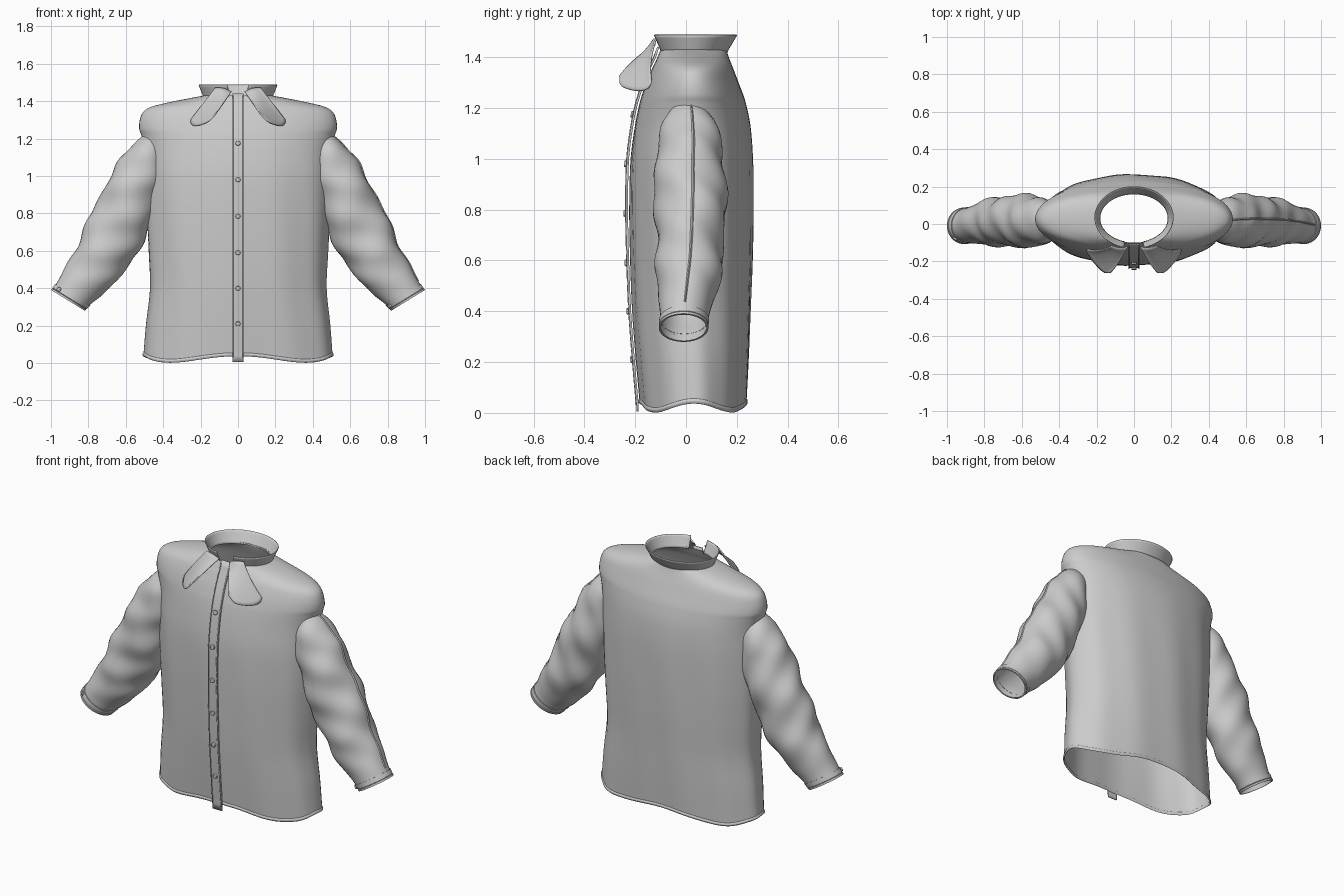
import bpy, bmesh, math
from mathutils import Vector

if "Cube" in bpy.data.objects:
    bpy.data.objects.remove(bpy.data.objects["Cube"])

N = 72
TAU = 2 * math.pi


def sample(keys, v):
    """Smooth interpolation of key rows along their first column."""
    i = 0
    while i < len(keys) - 2 and v > keys[i + 1][0]:
        i += 1
    a, b = keys[i], keys[i + 1]
    p, q = keys[max(i - 1, 0)], keys[min(i + 2, len(keys) - 1)]
    h = b[0] - a[0]
    t = (v - a[0]) / h
    out = []
    for k in range(1, len(a)):
        m0 = (b[k] - p[k]) / (b[0] - p[0]) * h
        m1 = (q[k] - a[k]) / (q[0] - a[0]) * h
        out.append((2*t**3 - 3*t*t + 1) * a[k] + (t**3 - 2*t*t + t) * m0
                   + (3*t*t - 2*t**3) * b[k] + (t**3 - t*t) * m1)
    return out


def loft(name, rows, closed=True, thick=0.0, angle=45):
    """Skin a list of point rows into a smooth sheet or tube."""
    bm = bmesh.new()
    vs = [[bm.verts.new(p) for p in r] for r in rows]
    n = len(rows[0])
    for r0, r1 in zip(vs, vs[1:]):
        for j in range(n if closed else n - 1):
            k = (j + 1) % n
            bm.faces.new((r0[j], r0[k], r1[k], r1[j]))
    bmesh.ops.recalc_face_normals(bm, faces=bm.faces)
    me = bpy.data.meshes.new(name)
    bm.to_mesh(me)
    bm.free()
    ob = bpy.data.objects.new(name, me)
    bpy.context.collection.objects.link(ob)
    if thick:
        m = ob.modifiers.new("thickness", 'SOLIDIFY')
        m.thickness = thick
        m.offset = 0
    bpy.ops.object.select_all(action='DESELECT')
    ob.select_set(True)
    bpy.context.view_layer.objects.active = ob
    bpy.ops.object.shade_smooth_by_angle(angle=math.radians(angle))
    return ob


def button(name, loc, axis, r=0.013):
    bpy.ops.mesh.primitive_cylinder_add(vertices=20, radius=r, depth=0.012, location=loc)
    ob = bpy.context.object
    ob.name = name
    ob.rotation_euler = Vector(axis).to_track_quat('Z', 'Y').to_euler()
    m = ob.modifiers.new("rim", 'BEVEL')
    m.width, m.segments = 0.003, 2
    bpy.ops.object.shade_smooth_by_angle(angle=math.radians(40))


# Body: height, half width, front y, back y
BODY = [(0.027, .505, -.18, .24), (.2, .492, -.195, .248), (.4, .472, -.21, .255),
        (.6, .48, -.218, .262), (.8, .49, -.222, .265), (1.0, .495, -.218, .263),
        (1.14, .50, -.20, .252), (1.22, .518, -.183, .235), (1.25, .528, -.174, .226),
        (1.3, .525, -.157, .207), (1.345, .505, -.138, .19), (1.37, .465, -.127, .18),
        (1.385, .41, -.119, .174), (1.41, .29, -.108, .165), (1.43, .185, -.10, .16)]


def body_pt(z, a, off=0.0):
    hw, yf, yb = sample(BODY, z)
    fade = max(0, 1 - z / .35)
    fold = .003 * math.sin(11 * a + 2 * z) * min(1, max(0, (1.3 - z) * 2))
    c, s = math.cos(a), math.sin(a)
    f = lambda v: math.copysign(abs(v) ** .96, v)
    return (f(c) * (hw + off + fold), (yf + yb) / 2 + f(s) * ((yb - yf) / 2 + off + fold),
            z + .019 * math.cos(4 * a) * fade)


ang = [TAU * j / N for j in range(N)]
zs = [.027 + i * (1.2 - .027) / 36 for i in range(37)] + [1.2 + i * .23 / 30 for i in range(1, 31)]
loft("shirt_body", [[body_pt(z, a) for a in ang] for z in zs])

# Rolled hem following the wavy lower edge
hem = []
for k in range(9):
    t = TAU * k / 8
    hem.append([tuple(Vector(body_pt(.027, a, .005 * math.cos(t)))
                      + Vector((0, 0, .002 + .01 * math.sin(t)))) for a in ang])
loft("hem", hem)

# Button placket down the front
def front_y(z):
    return sample(BODY, min(max(z, .027), 1.43))[1]


rows = []
for i in range(41):
    z = .005 + 1.435 * i / 40
    rows.append([(x, front_y(z) - .010, z) for x in (-.03, -.022, 0, .022, .03)])
loft("placket", rows, closed=False, thick=.008, angle=30)
for sx in (-1, 1):
    loft("placket_seam", [[(sx * .027 + dx, front_y(.03 + 1.4 * i / 40) - .016, .03 + 1.4 * i / 40)
                           for dx in (-.002, .002)] for i in range(41)], closed=False, thick=.003)
for z in (1.175, .98, .785, .59, .40, .21):
    slope = (front_y(z + .02) - front_y(z - .02)) / .04
    button("front_button", (0, front_y(z) - .018, z), (0, -1, slope))

# Collar stand: flared band, open at the front
rows = []
for i in range(7):
    t = i / 6
    hx, yf, yb = .182 + .028 * t, -.10 - .03 * t, .16 + .04 * t
    rows.append([(hx * math.sin(a), (yf + yb) / 2 + (yb - yf) / 2 * math.cos(a), 1.42 + .068 * t)
                 for a in [-2.88 + 5.76 * j / 64 for j in range(65)]])
loft("collar_stand", rows, closed=False, thick=.004)

# Collar leaves: top edge to rounded lower edge
TOP = [(0, .035, -.122, 1.45), (.5, .075, -.128, 1.468), (1, .12, -.118, 1.472)]
LOW = [(0, .125, -.262, 1.325), (.3, .165, -.255, 1.288), (.65, .222, -.195, 1.268),
       (.85, .248, -.155, 1.275), (1, .252, -.135, 1.30)]
for sx in (-1, 1):
    rows = []
    for i in range(13):
        t = i / 12
        row = []
        for j in range(17):
            p = Vector(sample(TOP, j / 16)).lerp(Vector(sample(LOW, j / 16)), t)
            p.y -= .012 * math.sin(math.pi * t)
            row.append((sx * p.x, p.y, p.z))
        rows.append(row)
    loft("collar_leaf", rows, closed=False, thick=.007)

# Sleeve: distance along arm, inner and outer edge, front and back y
SLEEVE = [(-.78, .93, 1.06, -.06, .08), (-.70, .885, 1.088, -.10, .125),
          (-.55, .825, 1.10, -.122, .152), (-.34, .775, 1.09, -.122, .155),
          (-.1, .768, 1.062, -.115, .14), (.05, .802, 1.05, -.108, .11),
          (.13, .83, 1.047, -.102, .09), (.188, .846, 1.048, -.102, .083)]


def sleeve_pt(s, a, sx, off=0.0):
    lo, hi, yf, yb = sample(SLEEVE, s)
    w = min(1, max(0, (.15 - s) * 4)) * min(1, max(0, (s + .78) * 5))
    off += w * (.006 * math.sin(19 * s + 2 * a) + .005 * math.sin(31 * s - 3 * a + 1))
    n = (lo + hi) / 2 + ((hi - lo) / 2 + off) * math.cos(a)
    y = (yf + yb) / 2 + ((yb - yf) / 2 + off) * math.sin(a)
    return (sx * (.52 * s + .85 * n) / .993, y, (.52 * n - .85 * s) / .993)


for sx in (-1, 1):
    loft("sleeve", [[sleeve_pt(-.78 + .968 * i / 60, a, sx) for a in ang[::2]] for i in range(61)])
    # Cuff band with a rolled edge
    prof = [(.148, -.001), (.148, .004), (.174, .004), (.176, .001), (.178, .005), (.188, .005), (.188, -.003)]
    loft("cuff", [[sleeve_pt(s, a, sx, o) for a in ang] for s, o in prof], angle=30)
    # Cuff buttons sit on opposite edges of the two cuffs
    a = TAU * (.87 if sx < 0 else .58)
    p, q = Vector(sleeve_pt(.163, a, sx, .006)), Vector(sleeve_pt(.163, a, sx, .0))
    button("cuff_button", p, p - q, .012)

# Raised seam along the outer right sleeve
loft("sleeve_seam", [[sleeve_pt(-.77 + .9 * i / 60, da + .12 - .1 * i / 60, 1, o)
                      for da, o in ((-.04, 0), (0, .005), (.04, 0))] for i in range(61)],
     closed=False)
